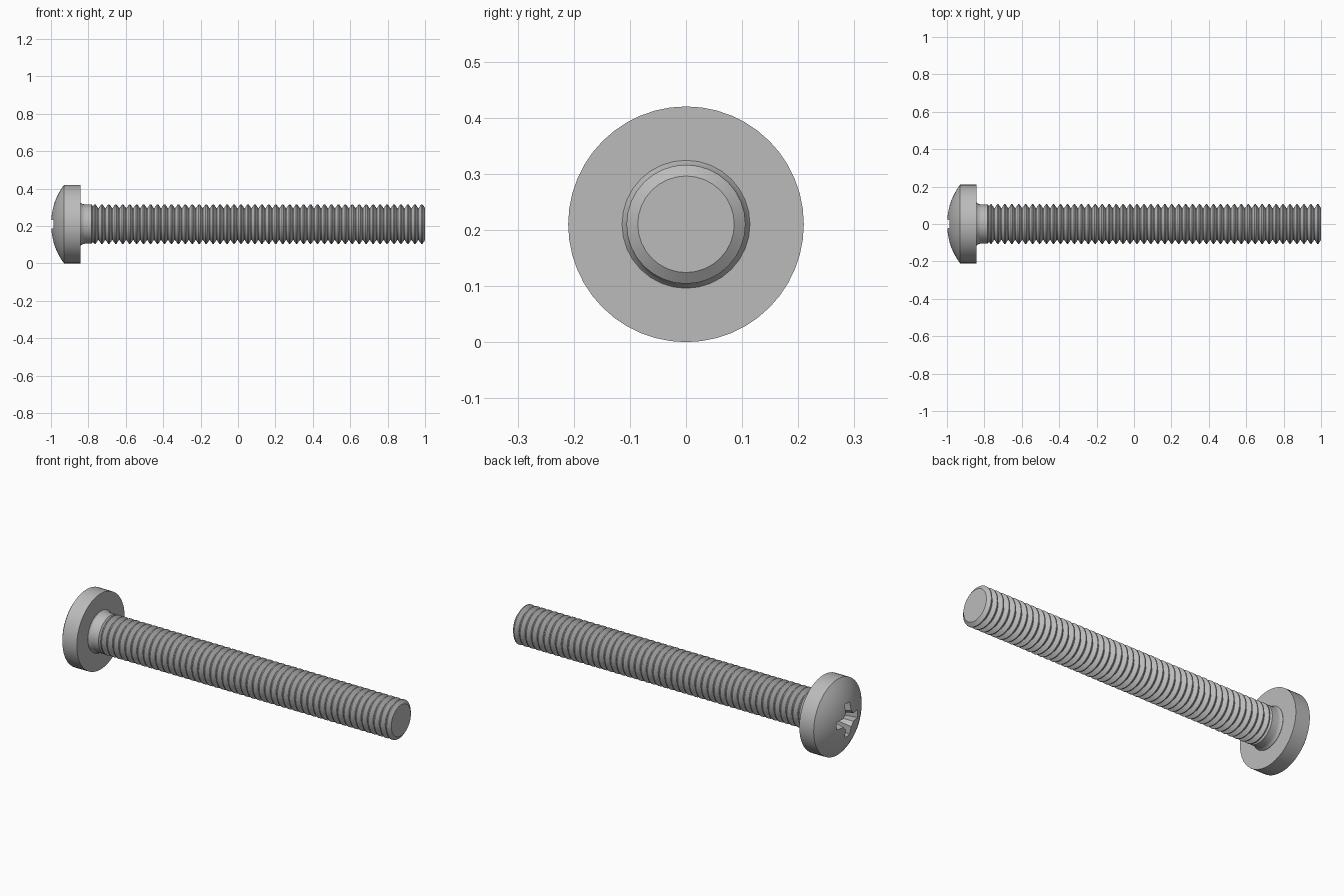
import bpy, bmesh, math
from mathutils import Matrix, Vector

if "Cube" in bpy.data.objects:
    bpy.data.objects.remove(bpy.data.objects["Cube"])

AXIS_Z = 0.21      # height of the screw axis
HEAD_R = 0.21
CREST_R, ROOT_R = 0.106, 0.086

steel = bpy.data.materials.new("grey steel")
steel.use_nodes = True
steel.diffuse_color = (0.5, 0.5, 0.5, 1)
steel.node_tree.nodes["Principled BSDF"].inputs["Base Color"].default_value = (0.5, 0.5, 0.5, 1)


def finish(bm, name):
    bmesh.ops.recalc_face_normals(bm, faces=bm.faces)
    mesh = bpy.data.meshes.new(name)
    bm.to_mesh(mesh)
    bm.free()
    mesh.materials.append(steel)
    obj = bpy.data.objects.new(name, mesh)
    obj.location.z = AXIS_Z
    bpy.context.collection.objects.link(obj)
    return obj


def lathe(name, profile, sides):
    """Revolve (x, radius) points around the x axis and cap both ends."""
    bm = bmesh.new()
    rings = []
    for x, r in profile:
        angles = [2 * math.pi * i / sides for i in range(sides)]
        rings.append([bm.verts.new((x, r * math.sin(a), r * math.cos(a))) for a in angles])
    for a, b in zip(rings, rings[1:]):
        for i in range(sides):
            j = (i + 1) % sides
            bm.faces.new((a[i], a[j], b[j], b[i]))
    bm.faces.new(rings[0])
    bm.faces.new(rings[-1])
    return finish(bm, name)


def smooth(obj, degrees):
    bpy.ops.object.select_all(action='DESELECT')
    obj.select_set(True)
    bpy.context.view_layer.objects.active = obj
    bpy.ops.object.shade_smooth_by_angle(angle=math.radians(degrees))


# Pan head: spherical dome on a straight rim
dome_r = 0.35
dome = []
for i in range(1, 11):
    r = HEAD_R * i / 10
    dome.append((-1 + dome_r - math.sqrt(dome_r ** 2 - r ** 2), r))
head = lathe("head", dome + [(-0.842, HEAD_R)], 48)

# Tapered cross recess with small bevelled inner corners
quarter = [(0.1, -0.024), (0.1, 0.024), (0.046, 0.024), (0.036, 0.036), (0.024, 0.046)]
bm = bmesh.new()
loops = []
for x, scale in ((-1.02, 1.05), (-0.91, 0.6)):
    loop = []
    for k in range(4):
        turn = Matrix.Rotation(k * math.pi / 2, 3, 'X')
        # the last corner point of each quarter leads into the next arm
        loop += [bm.verts.new(turn @ Vector((x, u * scale, v * scale))) for u, v in quarter]
    loops.append(loop)
n = len(loops[0])
for i in range(n):
    j = (i + 1) % n
    bm.faces.new((loops[0][i], loops[0][j], loops[1][j], loops[1][i]))
for loop in loops:
    bm.faces.new(loop)
cutter = finish(bm, "recess_cutter")

cut = head.modifiers.new("cross_recess", 'BOOLEAN')
cut.operation = 'DIFFERENCE'
cut.solver = 'EXACT'
cut.object = cutter
bpy.ops.object.select_all(action='DESELECT')
head.select_set(True)
bpy.context.view_layer.objects.active = head
bpy.ops.object.modifier_apply(modifier=cut.name)
bpy.data.objects.remove(cutter)
smooth(head, 25)

# Plain neck with a fillet under the head
neck = lathe("neck", [(-0.85, 0.114), (-0.84, 0.114), (-0.832, 0.108),
                      (-0.82, 0.105), (-0.782, 0.105), (-0.77, ROOT_R)], 32)
smooth(neck, 30)

# Threaded shank: repeated ridges up to the tip
start, end, count = -0.785, 1.0, 48
pitch = (end - start) / count
thread = []
for i in range(count):
    x = start + i * pitch
    thread += [(x, ROOT_R), (x + 0.08 * pitch, ROOT_R),
               (x + 0.46 * pitch, CREST_R), (x + 0.62 * pitch, CREST_R)]
thread.append((end, ROOT_R))
shank = lathe("threaded_shank", thread, 32)
smooth(shank, 30)
